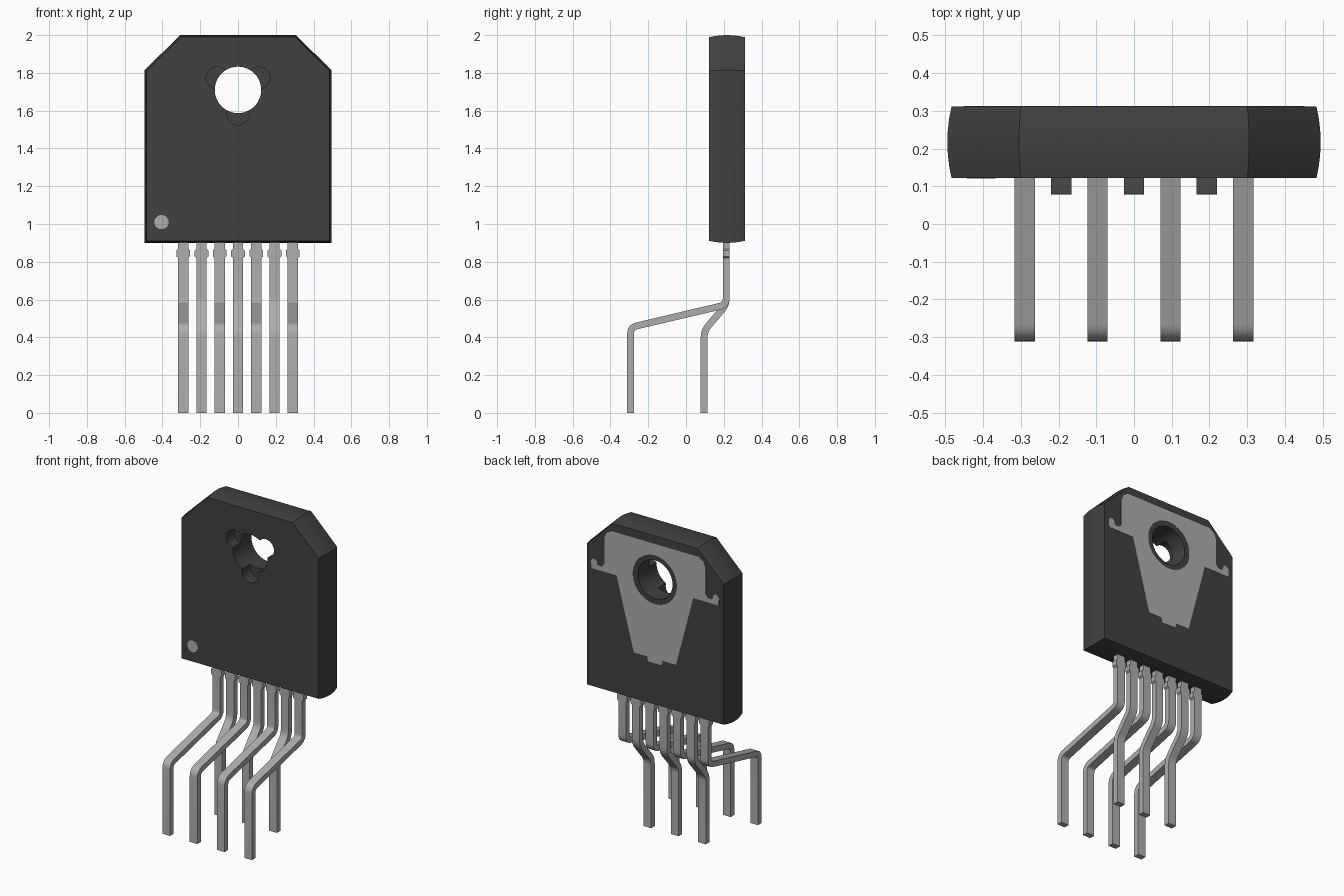
import bpy
import bmesh
from math import sin, cos, pi, radians
from mathutils import Vector, Matrix

FRONT, BACK = 0.1225, 0.3115
MID = (FRONT + BACK) / 2
HOLE_Z = 1.71

cube = bpy.data.objects.get("Cube")
if cube:
    bpy.data.objects.remove(cube, do_unlink=True)


def material(name, value):
    m = bpy.data.materials.new(name)
    m.use_nodes = True
    colour = (value, value, value, 1)
    m.diffuse_color = colour
    m.node_tree.nodes["Principled BSDF"].inputs["Base Color"].default_value = colour
    return m


dark = material("dark plastic", 0.053)
metal = material("grey metal", 0.42)


def activate(obj):
    bpy.ops.object.select_all(action='DESELECT')
    obj.select_set(True)
    bpy.context.view_layer.objects.active = obj


def smooth(obj):
    activate(obj)
    bpy.ops.object.shade_smooth_by_angle(angle=radians(30))


def add_object(name, bm, mat):
    bmesh.ops.recalc_face_normals(bm, faces=bm.faces)
    mesh = bpy.data.meshes.new(name)
    bm.to_mesh(mesh)
    bm.free()
    mesh.materials.append(mat)
    obj = bpy.data.objects.new(name, mesh)
    bpy.context.collection.objects.link(obj)
    return obj


def loft(name, rings, mat):
    """Skin a list of equal-length closed rings and cap both ends."""
    bm = bmesh.new()
    rows = [[bm.verts.new(p) for p in ring] for ring in rings]
    for a, b in zip(rows, rows[1:]):
        for i in range(len(a)):
            j = (i + 1) % len(a)
            bm.faces.new((a[i], a[j], b[j], b[i]))
    bm.faces.new(rows[0])
    bm.faces.new(rows[-1])
    return add_object(name, bm, mat)


def cylinder(name, x, z, radius, y0, y1, mat, sides=48):
    bm = bmesh.new()
    place = Matrix.Translation((x, (y0 + y1) / 2, z)) @ Matrix.Rotation(pi / 2, 4, 'X')
    bmesh.ops.create_cone(bm, cap_ends=True, segments=sides, radius1=radius,
                          radius2=radius, depth=y1 - y0, matrix=place)
    return add_object(name, bm, mat)


def mirrored(half):
    return half + [(-x, z) for x, z in reversed(half)]


# Package body: clipped-corner outline with slightly bulging edges
rings = []
for step in range(7):
    t = step / 3 - 1
    d = 0.011 * t * t
    outline = mirrored([(0.495 - d, 0.9 + d), (0.495 - d, 1.815 - d * 0.4),
                        (0.305 - d * 0.4, 2 - d)])
    rings.append([(x, MID + t * (BACK - FRONT) / 2, z) for x, z in outline])
body = loft("package_body", rings, dark)

# Mounting hole and its three shallow front notches
cutters = [cylinder("hole_cutter", 0, HOLE_Z, 0.123, 0, 0.5, dark)]
for k in range(3):
    a = -pi / 2 + k * 2 * pi / 3
    cutters.append(cylinder("notch_cutter", 0.128 * cos(a), HOLE_Z + 0.128 * sin(a),
                            0.058, 0, FRONT + 0.08, dark, 32))
for cutter in cutters:
    cutter.hide_render = True
    mod = body.modifiers.new("cut", 'BOOLEAN')
    mod.operation = 'DIFFERENCE'
    mod.solver = 'EXACT'
    mod.object = cutter
    activate(body)
    bpy.ops.object.modifier_apply(modifier=mod.name)
    bpy.data.objects.remove(cutter, do_unlink=True)
smooth(body)

# Pin-one marker
cylinder("pin_one_dot", -0.405, 1.01, 0.038, FRONT - 0.002, FRONT + 0.002, metal, 20)

# Exposed heat tab on the back, with a hook at each side and a round opening
half_tab = [(0.05, 1.175), (0.055, 1.205), (0.15, 1.205), (0.272, 1.665),
            (0.45, 1.665), (0.452, 1.715), (0.44, 1.73), (0.422, 1.73),
            (0.412, 1.718), (0.41, 1.70), (0.395, 1.692), (0.375, 1.695),
            (0.358, 1.715), (0.358, 1.88), (0.345, 1.915), (0.31, 1.94)]
ring = [(0.155 * cos(i * pi / 24), HOLE_Z + 0.155 * sin(i * pi / 24)) for i in range(48)]
curve = bpy.data.curves.new("heat_tab", 'CURVE')
curve.dimensions = '2D'
curve.fill_mode = 'BOTH'
curve.extrude = 0.002
for points in (mirrored(half_tab), ring):
    spline = curve.splines.new('POLY')
    spline.points.add(len(points) - 1)
    for p, (x, z) in zip(spline.points, points):
        p.co = (x, z, 0, 1)
    spline.use_cyclic_u = True
curve.materials.append(metal)
tab = bpy.data.objects.new("heat_tab", curve)
tab.location = (0, BACK, 0)
tab.rotation_euler = (pi / 2, 0, 0)
bpy.context.collection.objects.link(tab)
activate(tab)
bpy.ops.object.convert(target='MESH')


def fillet(a, corner, b, radius, steps=6):
    """Round a corner of a path with an arc-like quadratic curve."""
    start = corner + (a - corner).normalized() * radius
    end = corner + (b - corner).normalized() * radius
    return [start.lerp(corner, i / steps).lerp(corner.lerp(end, i / steps), i / steps)
            for i in range(steps + 1)]


def lead(name, x, foot_y, knee_z):
    """Bent rectangular lead with a wider collar near the body."""
    top, foot = Vector((0.213, 0.92)), Vector((foot_y, 0))
    hip, knee = Vector((0.213, 0.572)), Vector((foot_y, knee_z))
    narrow, wide, thick = 0.027, 0.036, 0.018
    path = [(top, narrow)]
    for z, w in ((0.868, narrow), (0.86, wide), (0.828, wide), (0.82, narrow)):
        path.append((Vector((top.x, z)), w))
    for p in fillet(top, hip, knee, 0.035) + fillet(hip, knee, foot, 0.035) + [foot]:
        path.append((p, narrow))
    sections = []
    for i, (p, w) in enumerate(path):
        before = (p - path[i - 1][0]).normalized() if i else None
        after = (path[i + 1][0] - p).normalized() if i + 1 < len(path) else None
        before, after = before or after, after or before
        tangent = (before + after).normalized()
        n = Vector((-tangent.y, tangent.x)) * thick / tangent.dot(before)
        sections.append([(x + sx * w, p.x + s * n.x, p.y + s * n.y)
                         for sx, s in ((-1, -1), (1, -1), (1, 1), (-1, 1))])
    smooth(loft(name, sections, metal))


# Seven leads, alternately reaching far forward and slightly forward
for i in range(7):
    x = (i - 3) * 0.0967
    if i % 2 == 0:
        lead(f"long_lead_{i + 1}", x, -0.2935, 0.453)
    else:
        lead(f"short_lead_{i + 1}", x, 0.096, 0.435)
